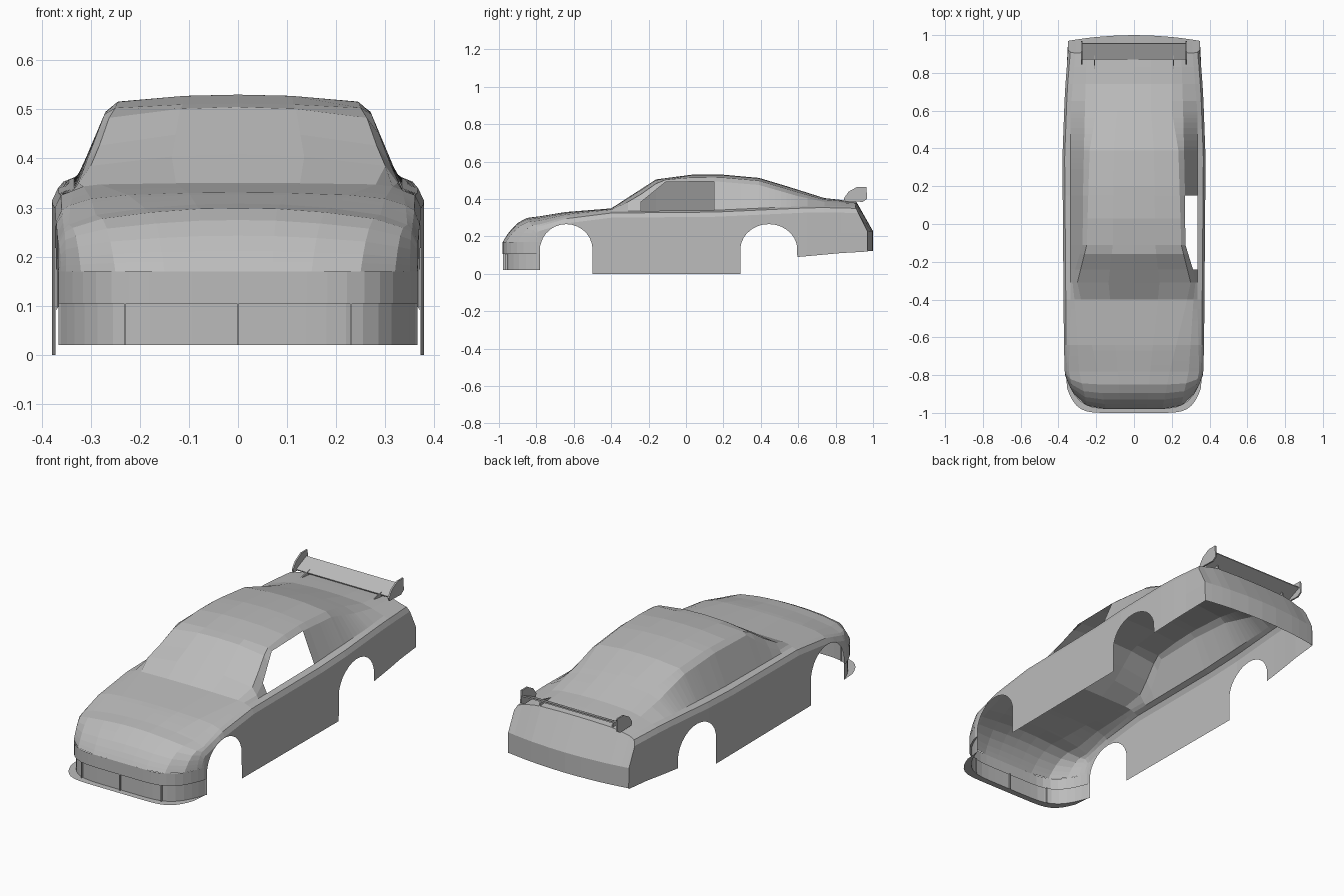
import bpy
import bmesh
import math

cube = bpy.data.objects.get("Cube")
if cube:
    bpy.data.objects.remove(cube)

grey = bpy.data.materials.new("body_grey")
grey.use_nodes = True
grey.diffuse_color = (0.5, 0.5, 0.5, 1)
grey.node_tree.nodes["Principled BSDF"].inputs["Base Color"].default_value = grey.diffuse_color


def track(points):
    """Piecewise linear curve through (position, value) points."""
    def value(y):
        if y <= points[0][0]:
            return points[0][1]
        for (a, u), (b, v) in zip(points, points[1:]):
            if y <= b:
                return u + (v - u) * (y - a) / (b - a)
        return points[-1][1]
    return value


def finish(name, bm):
    bmesh.ops.remove_doubles(bm, verts=bm.verts[:], dist=0.0003)
    mesh = bpy.data.meshes.new(name)
    bm.to_mesh(mesh)
    bm.free()
    mesh.materials.append(grey)
    obj = bpy.data.objects.new(name, mesh)
    bpy.context.collection.objects.link(obj)
    return obj


def loft(name, rows, skip=None):
    """Skin a list of equally long point rows, leaving out skipped faces."""
    bm = bmesh.new()
    grid = [[bm.verts.new(p) for p in row] for row in rows]
    for r, s in zip(grid, grid[1:]):
        for i in range(len(r) - 1):
            corners = (r[i], r[i + 1], s[i + 1], s[i])
            middle = sum((v.co for v in corners), corners[0].co * 0) / 4
            if not (skip and skip(i, middle)):
                bm.faces.new(corners)
    return finish(name, bm)


def plate(name, outline, x, thickness):
    """Upright plate: a (y, z) outline extruded along x."""
    bm = bmesh.new()
    face = bm.faces.new([bm.verts.new((x - thickness / 2, y, z)) for y, z in outline])
    moved = bmesh.ops.extrude_face_region(bm, geom=[face])["geom"]
    for v in moved:
        if isinstance(v, bmesh.types.BMVert):
            v.co.x += thickness
    bmesh.ops.recalc_face_normals(bm, faces=bm.faces[:])
    return finish(name, bm)


def mirrored(half):
    return half + [(-x, y, z) for x, y, z in reversed(half[:-1])]


# Lengthwise curves of the body
top_z = track([(-0.78, 0.308), (-0.65, 0.33), (-0.4, 0.35), (-0.16, 0.505), (0.03, 0.53),
               (0.2, 0.53), (0.39, 0.513), (0.55, 0.465), (0.74, 0.405), (0.92, 0.385)])
side_x = track([(-0.8, 0.366), (-0.64, 0.371), (0.35, 0.379), (0.7, 0.366), (0.96, 0.346)])
belt_x = track([(-0.78, 0.345), (-0.4, 0.335), (0.6, 0.335), (0.92, 0.31)])
belt_z = track([(-0.78, 0.265), (-0.64, 0.305), (-0.4, 0.335), (0.15, 0.34), (0.7, 0.365), (0.92, 0.36)])
rail_x = track([(-0.78, 0.29), (-0.4, 0.315), (-0.31, 0.325), (-0.24, 0.312), (-0.11, 0.272),
                (0.15, 0.27), (0.39, 0.265), (0.6, 0.26), (0.92, 0.25)])
rail_z = track([(-0.78, 0.285), (-0.64, 0.318), (-0.4, 0.343), (-0.31, 0.35), (-0.24, 0.385),
                (-0.11, 0.49), (0.15, 0.495), (0.39, 0.475), (0.6, 0.415), (0.74, 0.385), (0.92, 0.375)])
edge_x = track([(-0.78, 0.19), (-0.45, 0.27), (-0.31, 0.3), (-0.11, 0.25), (0.39, 0.235), (0.6, 0.2)])
ARCHES = [(-0.64, 0.14), (0.443, 0.152)]
WINDOW = (-0.24, 0.15)


def sill_z(y):
    for centre, radius in ARCHES:
        if abs(y - centre) < radius - 0.0005:
            return 0.13 + 0.136 * math.sqrt(1 - ((y - centre) / radius) ** 2)
    if y < -0.7:
        return 0.17
    return 0.0 if y < 0.4 else 0.09 + 0.09 * (y - 0.595)


def section(y):
    """Half cross-section from sill to centre line."""
    w, zb, z3, zr, zt = side_x(y), sill_z(y), belt_z(y), rail_z(y), top_z(y)
    z1 = max(z3 - 0.035, zb + 0.004)
    return [(w, y, zb), (w, y, (zb + z1) / 2), (w, y, z1),
            (w - 0.012, y, max(z3 - 0.01, z1 + 0.004)), (belt_x(y), y, z3),
            (rail_x(y), y, zr), (edge_x(y), y, zr + 0.6 * (zt - zr)),
            (edge_x(y) * 0.45, y, zr + 0.93 * (zt - zr)), (0, y, zt)]


def nose_y(x):
    return -0.98 + 0.18 * abs(x / 0.365) ** 6


def tail_y(x):
    return 1 - 0.03 * (x / 0.345) ** 2


# Stations: body breaks plus close steps around the wheel arches
stations = {-0.45, -0.4, -0.31, -0.24, -0.16, -0.11, 0.03, 0.15, 0.2, 0.39, 0.65, 0.74, 0.83}
for centre, radius in ARCHES:
    stations |= {centre - radius, centre + radius}
    stations |= {centre - (radius - 0.001) * math.cos(math.pi * k / 14) for k in range(15)}
hoops = [section(y) for y in sorted(stations)]

# Nose: blend from the bumper line up to the first section
nose_x = [0.365, 0.364, 0.36, 0.35, 0.32, 0.25, 0.15, 0.07, 0]
nose = []
for t in (0, 0.06, 0.13, 0.25, 0.42, 0.65):
    rise = 1 - (1 - t) ** 2.6
    nose.append([(x + (p[0] - x) * t, nose_y(x) + (p[1] - nose_y(x)) * t,
                  0.17 + (p[2] - 0.17) * rise) for x, p in zip(nose_x, hoops[0])])

# Tail: slanted end section, then the rear panel
slant = track([(0.12, 0.972), (0.23, 0.966), (0.36, 0.905), (0.4, 0.915)])
end = [(x, slant(z), z) for x, y, z in section(0.92)]
ledge = [(x, tail_y(x), min(z, 0.228)) for x, y, z in end]
bottom = [(x, tail_y(x), 0.122) for x, y, z in end]


def window_hole(i, middle):
    return i == 4 and middle.x > 0 and WINDOW[0] < middle.y < WINDOW[1]


loft("body_shell", [mirrored(h) for h in nose + hoops + [end, ledge, bottom]], window_hole)

# Front bumper, recessed lower valance and flat splitter
wrap = [0.365 * math.sin(math.pi / 2 * k / 12) for k in range(-12, 13)]


def bumper_line(z, inset):
    line = [(x * (1 - inset), nose_y(x) + inset, z) for x in wrap]
    return [(-0.366, -0.78, z)] + line + [(0.366, -0.78, z)]


loft("front_bumper", [bumper_line(z, 0) for z in (0.105, 0.17)])
loft("lower_valance", [bumper_line(0.02, 0.012), bumper_line(0.105, 0.012)])
loft("bumper_lip", [bumper_line(0.105, 0.012), bumper_line(0.105, 0)])
inner = bumper_line(0.02, 0.012)[1:-1]
loft("splitter", [[(x * 0.97, -1 + 0.13 * abs(x / 0.365) ** 8, 0.02) for x in wrap], inner])
for x, name in ((-0.23, "right"), (0, "centre"), (0.23, "left")):
    y = nose_y(x)
    plate("valance_rib_" + name, [(y + 0.002, 0.02), (y + 0.02, 0.02), (y + 0.02, 0.105), (y + 0.002, 0.105)],
          x, 0.004)

# Rear spoiler: wing blade, end plates and brackets
blade = plate("spoiler_blade", [(0.87, 0.398), (0.955, 0.436), (0.957, 0.43), (0.872, 0.392)], 0, 0.55)
for sign, name in ((-1, "right"), (1, "left")):
    plate("spoiler_end_" + name, [(0.85, 0.388), (0.845, 0.405), (0.87, 0.44), (0.915, 0.465),
                                  (0.965, 0.465), (0.968, 0.4), (0.945, 0.385)], sign * 0.277, 0.008)
    plate("spoiler_bracket_" + name, [(0.82, 0.39), (0.9, 0.41), (0.91, 0.375)], sign * 0.21, 0.006)
